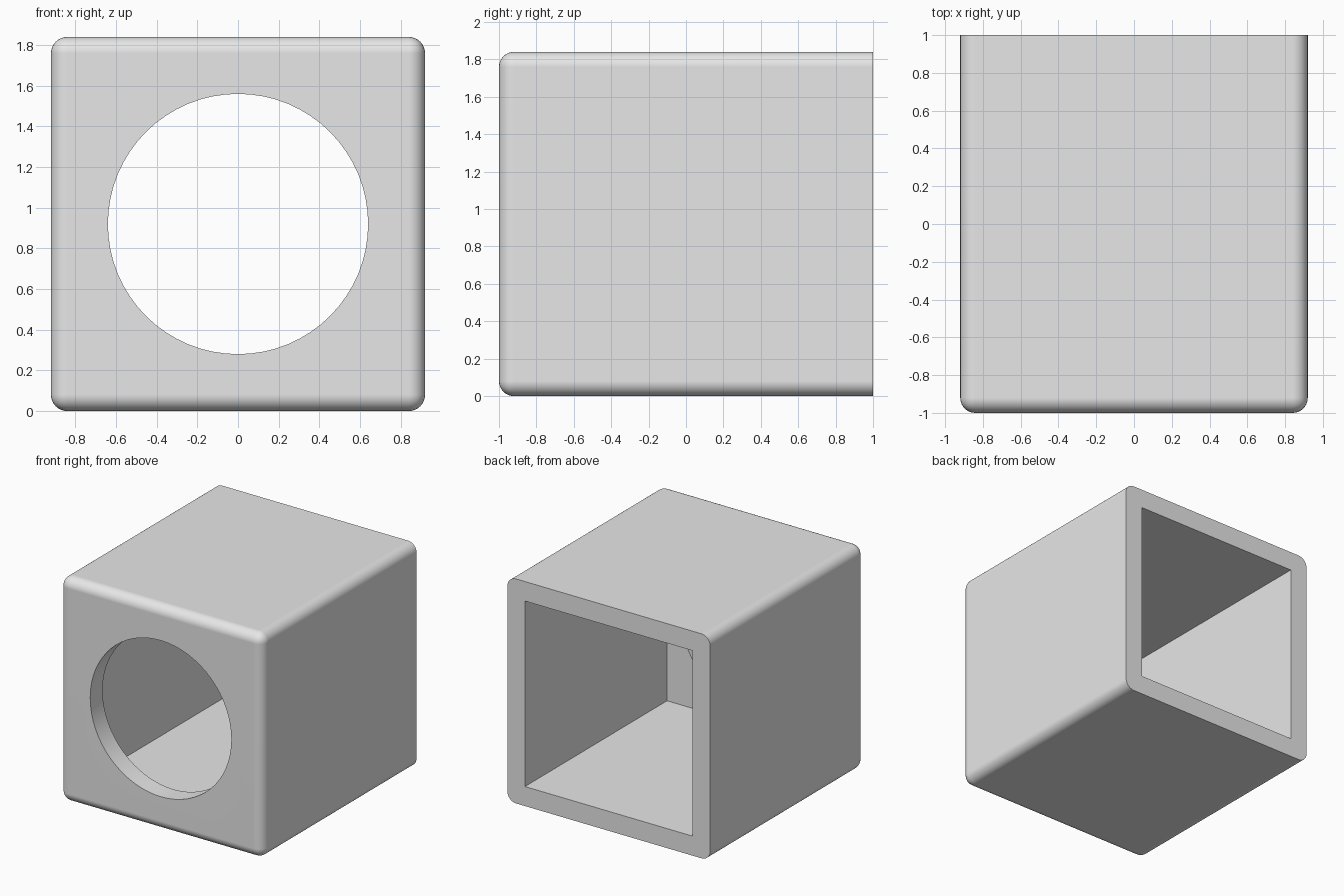
import bpy
import bmesh
from math import radians
from mathutils import Matrix, Vector

WIDTH, DEPTH = 1.84, 2.0
WALL = 0.16
ROUND = 0.08
HOLE_RADIUS = 0.64
MID = WIDTH / 2

cube = bpy.data.objects.get("Cube")
if cube:
    bpy.data.objects.remove(cube, do_unlink=True)

# Single grey material
grey = bpy.data.materials.new("light_grey")
grey.use_nodes = True
colour = (0.8, 0.8, 0.8, 1)
grey.diffuse_color = colour
grey.node_tree.nodes["Principled BSDF"].inputs["Base Color"].default_value = colour


def make_object(name, bm):
    mesh = bpy.data.meshes.new(name)
    bmesh.ops.recalc_face_normals(bm, faces=bm.faces)
    bm.to_mesh(mesh)
    bm.free()
    mesh.materials.append(grey)
    obj = bpy.data.objects.new(name, mesh)
    bpy.context.scene.collection.objects.link(obj)
    return obj


def box(size, centre):
    bm = bmesh.new()
    matrix = Matrix.Translation(centre) @ Matrix.Diagonal((*size, 1))
    bmesh.ops.create_cube(bm, size=1, matrix=matrix)
    return bm


# Outer shell: every edge rounded except the rim of the open back
bm = box((WIDTH, DEPTH, WIDTH), Vector((0, 0, MID)))
edges = [e for e in bm.edges if any(v.co.y < 0 for v in e.verts)]
bmesh.ops.bevel(bm, geom=edges, offset=ROUND, segments=8, profile=0.5,
                affect='EDGES', clamp_overlap=True)
shell = make_object("box_housing", bm)

# Square cavity, open at the back
inner = WIDTH - 2 * WALL
cavity = make_object("cavity_cutter",
                     box((inner, DEPTH, inner), Vector((0, WALL, MID))))

# Round opening through the front wall
bm = bmesh.new()
bmesh.ops.create_cone(bm, cap_ends=True, segments=64, radius1=HOLE_RADIUS,
                      radius2=HOLE_RADIUS, depth=4 * WALL,
                      matrix=Matrix.Translation((0, -DEPTH / 2, MID))
                      @ Matrix.Rotation(radians(90), 4, 'X'))
opening = make_object("opening_cutter", bm)

# Cut both, then discard the cutters
bpy.ops.object.select_all(action='DESELECT')
shell.select_set(True)
bpy.context.view_layer.objects.active = shell
for cutter in (cavity, opening):
    cutter.hide_render = True
    cut = shell.modifiers.new(cutter.name, 'BOOLEAN')
    cut.operation = 'DIFFERENCE'
    cut.solver = 'EXACT'
    cut.object = cutter
    bpy.ops.object.modifier_apply(modifier=cut.name)
    bpy.data.objects.remove(cutter, do_unlink=True)

# Smooth roundings, flat walls
bpy.ops.object.shade_smooth_by_angle(angle=radians(30))
weighted = shell.modifiers.new("flat_walls", 'WEIGHTED_NORMAL')
weighted.keep_sharp = True
